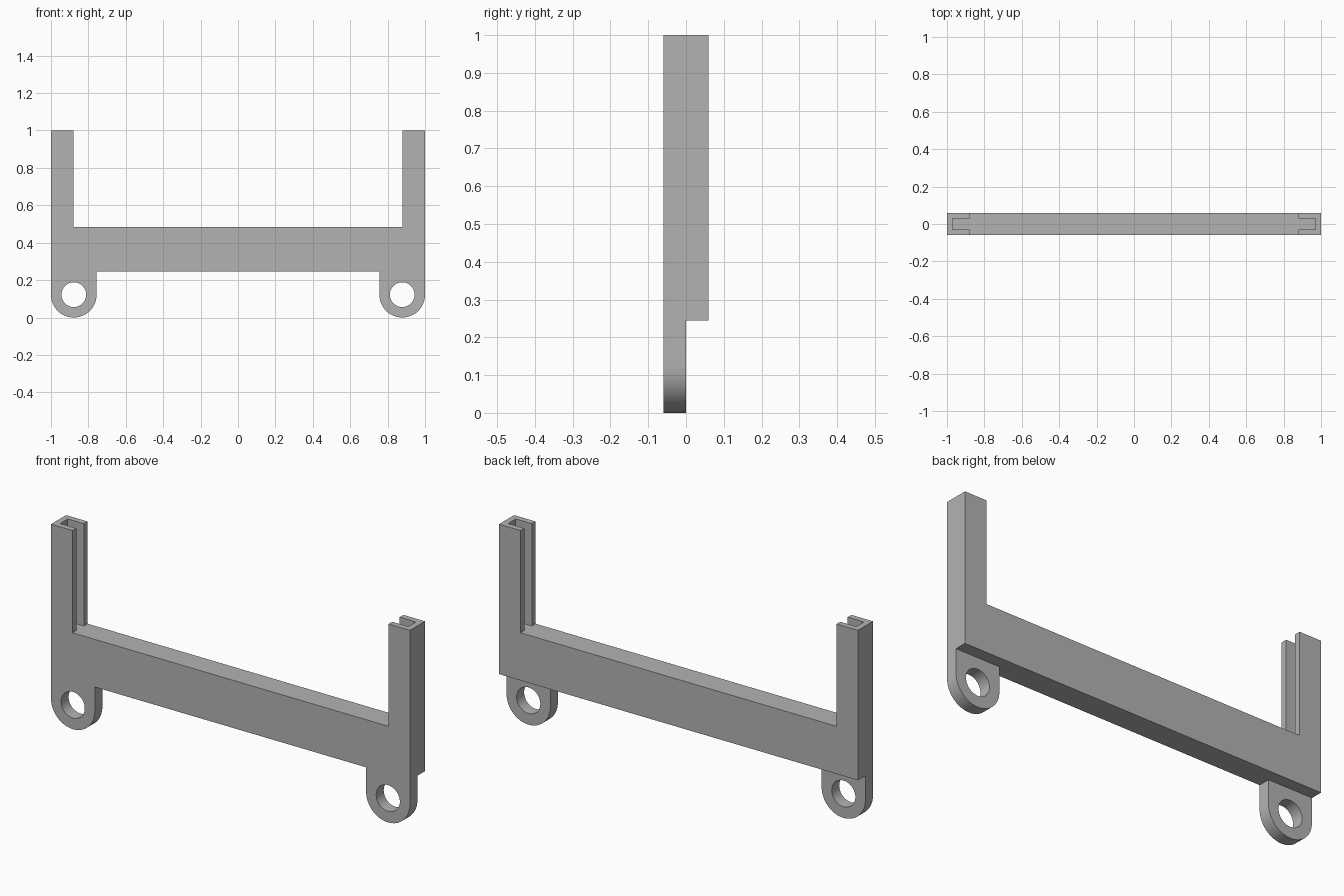
import bpy, bmesh, math
from mathutils import Matrix, Vector

cube = bpy.data.objects.get("Cube")
if cube:
    bpy.data.objects.remove(cube, do_unlink=True)

HALF_Y = 0.06                 # half depth of the frame
POST_X = 0.88                 # inner edge of the posts
BAR_Z0, BAR_Z1 = 0.245, 0.485 # crossbar bottom and top
LUG_R, HOLE_R = 0.122, 0.066
LUG_X = 1 - LUG_R

grey = bpy.data.materials.new("plain grey")
grey.use_nodes = True
grey.diffuse_color = (0.45, 0.45, 0.45, 1)
grey.node_tree.nodes["Principled BSDF"].inputs["Base Color"].default_value = grey.diffuse_color


def add_object(name, bm):
    bmesh.ops.recalc_face_normals(bm, faces=bm.faces)
    mesh = bpy.data.meshes.new(name)
    bm.to_mesh(mesh)
    bm.free()
    obj = bpy.data.objects.new(name, mesh)
    mesh.materials.append(grey)
    bpy.context.collection.objects.link(obj)
    return obj


def box(name, low, high):
    low, high = Vector(low), Vector(high)
    bm = bmesh.new()
    bmesh.ops.create_cube(bm, size=1, matrix=Matrix.Translation((low + high) / 2)
                          @ Matrix.Diagonal((*(high - low), 1)))
    return add_object(name, bm)


def cut(target, cutter):
    cutter.hide_render = True
    mod = target.modifiers.new("cut", 'BOOLEAN')
    mod.operation, mod.solver, mod.object = 'DIFFERENCE', 'EXACT', cutter
    bpy.context.view_layer.objects.active = target
    bpy.ops.object.modifier_apply(modifier=mod.name)
    bpy.data.objects.remove(cutter, do_unlink=True)


# Front outline of the right half: post, rounded lug, crossbar
half = [(POST_X, BAR_Z1), (POST_X, 1), (1, 1)]
half += [(LUG_X + LUG_R * math.cos(a), LUG_R - LUG_R * math.sin(a))
         for a in (math.pi * i / 32 for i in range(33))]
half += [(1 - 2 * LUG_R, BAR_Z0)]
outline = half + [(-x, z) for x, z in reversed(half)]

# Extrude the outline into the frame
bm = bmesh.new()
face = bm.faces.new([bm.verts.new((x, -HALF_Y, z)) for x, z in outline])
side = bmesh.ops.extrude_face_region(bm, geom=[face])["geom"]
bmesh.ops.translate(bm, vec=(0, 2 * HALF_Y, 0),
                    verts=[v for v in side if isinstance(v, bmesh.types.BMVert)])
frame = add_object("frame", bm)

# Thin the lugs to the front half of the depth
cut(frame, box("lug_relief", (-1.1, 0, -0.1), (1.1, 0.2, BAR_Z0)))

for s in (-1, 1):
    # Vertical slot in the inner side of each post
    xs = sorted((s * 0.8, s * 0.97))
    cut(frame, box("slot_cutter", (xs[0], -0.03, BAR_Z1), (xs[1], 0.03, 1.1)))
    # Round hole through each lug
    bm = bmesh.new()
    bmesh.ops.create_cone(bm, cap_ends=True, segments=48, radius1=HOLE_R, radius2=HOLE_R, depth=0.5,
                          matrix=Matrix.Translation((s * LUG_X, 0, LUG_R))
                          @ Matrix.Rotation(math.pi / 2, 4, 'X'))
    cut(frame, add_object("hole_cutter", bm))

# Smooth the round edges, keep the corners sharp
bpy.ops.object.select_all(action='DESELECT')
frame.select_set(True)
bpy.context.view_layer.objects.active = frame
bpy.ops.object.shade_smooth_by_angle(angle=math.radians(30))
